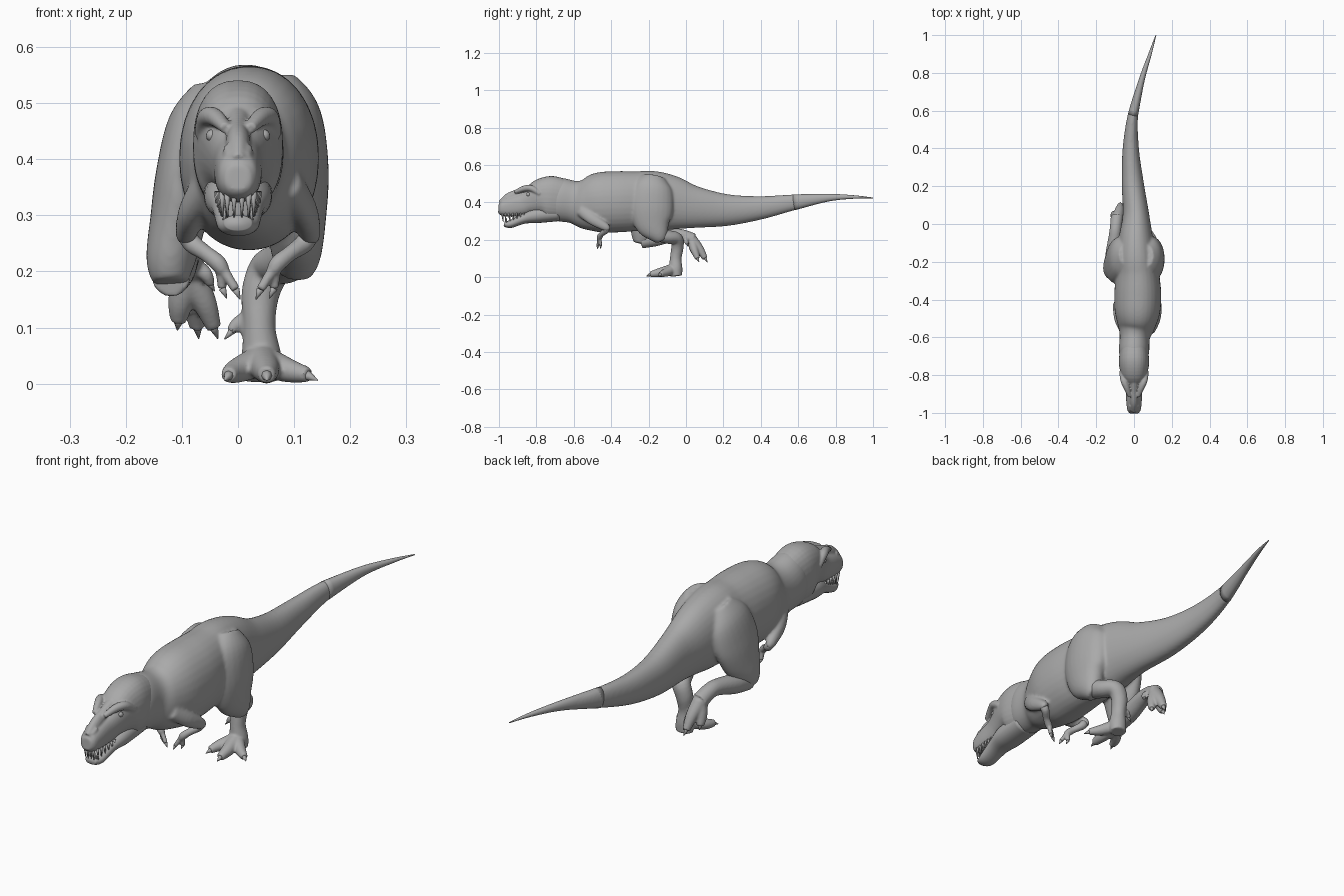
import bpy, bmesh, math
from mathutils import Vector

if "Cube" in bpy.data.objects:
    bpy.data.objects.remove(bpy.data.objects["Cube"])

hide = bpy.data.materials.new("grey hide")
hide.use_nodes = True
grey = (.4, .4, .4, 1)
hide.diffuse_color = grey
hide.node_tree.nodes["Principled BSDF"].inputs["Base Color"].default_value = grey


def spline(rows, steps):
    """Smooth curve through rows of numbers."""
    rows = [Vector(r) for r in rows]
    out = []
    for i in range(len(rows) - 1):
        p, q = rows[i], rows[i + 1]
        before = rows[i - 1] if i else p
        after = rows[i + 2] if i + 2 < len(rows) else q
        for k in range(steps):
            t = k / steps
            m, n = (q - before) / 2, (after - p) / 2
            out.append(p + m * t + (3 * (q - p) - 2 * m - n) * t**2
                       + (2 * (p - q) + m + n) * t**3)
    return out + [rows[-1]]


def power(v, e):
    return math.copysign(abs(v)**e, v)


def tube(bm, rows, sides=16, steps=5, e=1.0):
    """Closed loft along x, y, z with side radius and optional depth radius."""
    pts = spline([r if len(r) == 5 else (*r, r[3]) for r in rows], steps)
    centres = [Vector(p[:3]) for p in pts]
    rings = []
    for i, p in enumerate(pts):
        t = (centres[min(i + 1, len(pts) - 1)] - centres[max(i - 1, 0)]).normalized()
        side = Vector((1, 0, 0))
        side = (side - t * side.dot(t)).normalized()
        up = side.cross(t)
        ring = []
        for k in range(sides):
            a = math.tau * k / sides
            ring.append(bm.verts.new(centres[i] + side * max(p[3], .0008) * power(math.cos(a), e)
                                     + up * max(p[4], .0008) * power(math.sin(a), e)))
        rings.append(ring)
    for r, s in zip(rings, rings[1:]):
        for k in range(sides):
            j = (k + 1) % sides
            bm.faces.new((r[k], r[j], s[j], s[k]))
    bm.faces.new(rings[0])
    bm.faces.new(rings[-1])


def spike(bm, base, tip, r):
    tube(bm, [(*base, r), (*tip, .001)], sides=8, steps=2)


def finish(name, bm, voxel=0, smooth=4):
    """Turn the mesh into an object, optionally fusing its lofts together."""
    bmesh.ops.recalc_face_normals(bm, faces=bm.faces)
    for f in bm.faces:
        f.smooth = True
    mesh = bpy.data.meshes.new(name)
    bm.to_mesh(mesh)
    bm.free()
    mesh.materials.append(hide)
    ob = bpy.data.objects.new(name, mesh)
    bpy.context.collection.objects.link(ob)
    if voxel:
        fuse = ob.modifiers.new("fuse", "REMESH")
        fuse.mode = "VOXEL"
        fuse.voxel_size = voxel
        fuse.use_smooth_shade = True
        soften = ob.modifiers.new("soften", "SMOOTH")
        soften.factor = .5
        soften.iterations = smooth


def section(y, cx, half, top, bottom):
    return (cx, y, (top + bottom) / 2, half, (top - bottom) / 2)


def mirrored(s, x, *rest):
    """Place an arm point on either side of the chest."""
    return (.018 + s * x, *rest)


# Neck, torso and tail base, fused with both thighs and the upper arms
trunk = [section(*r) for r in (
    (-.74, 0, .06, .525, .33), (-.68, 0, .08, .532, .3), (-.6, .004, .08, .516, .288),
    (-.54, .012, .1, .533, .256), (-.46, .018, .121, .561, .238), (-.36, .02, .124, .567, .24),
    (-.26, .018, .114, .566, .247), (-.18, .012, .107, .568, .25), (-.08, .01, .092, .544, .25),
    (.05, .01, .07, .486, .262), (.22, -.007, .058, .444, .274), (.4, -.017, .043, .434, .309),
    (.58, -.005, .027, .443, .359), (.76, .04, .016, .446, .405), (.9, .085, .009, .438, .42),
    (1, .116, .002, .426, .422))]
bm = bmesh.new()
tube(bm, trunk[:14], sides=32, e=.95)
tube(bm, [(.062, -.17, .535, .042, .06), (.082, -.18, .475, .066, .108), (.097, -.185, .38, .065, .118),
          (.103, -.175, .29, .054, .1), (.104, -.145, .225, .043, .055), (.1, -.13, .197, .03, .03)],
     sides=24)
tube(bm, [(-.04, -.16, .515, .042, .06), (-.068, -.175, .455, .058, .108), (-.092, -.195, .37, .055, .12),
          (-.107, -.212, .29, .05, .1), (-.12, -.235, .22, .044, .062), (-.12, -.245, .18, .032, .036)],
     sides=24)
for s in (-1, 1):
    tube(bm, [mirrored(s, .07, -.56, .36, .025, .035), mirrored(s, .1, -.5, .31, .023, .032),
              mirrored(s, .11, -.43, .268, .02, .023), mirrored(s, .106, -.42, .255, .016)])
finish("body", bm, .0055, 14)

# Slender end of the tail
bm = bmesh.new()
tube(bm, trunk[12:], sides=24, e=.95)
finish("tail_tip", bm)

# Skull, narrow nose bridge and heavy brows
bm = bmesh.new()
tube(bm, [section(*r) for r in (
    (-1.003, 0, .022, .39, .345), (-.985, 0, .035, .407, .328), (-.94, 0, .041, .428, .322),
    (-.88, 0, .045, .447, .328), (-.84, 0, .054, .469, .335), (-.78, 0, .073, .524, .322),
    (-.72, 0, .08, .541, .305), (-.62, 0, .067, .513, .305))], sides=32, e=.85)
tube(bm, [(0, -.985, .388, .018, .026), (0, -.94, .422, .022, .032), (0, -.88, .446, .021, .03),
          (0, -.82, .466, .03, .032), (0, -.76, .49, .04, .03)])
for s in (-1, 1):
    tube(bm, [(s * .022, -.915, .455, .01), (s * .04, -.865, .474, .016),
              (s * .056, -.825, .474, .017), (s * .064, -.78, .445, .014)])
    tube(bm, [(s * .014, -.985, .403, .009), (s * .018, -.96, .42, .009)])
finish("head", bm, .004, 5)

# Lower jaw
bm = bmesh.new()
tube(bm, [(0, -.68, .345, .06, .045), (0, -.8, .331, .06, .042), (0, -.87, .313, .046, .028),
          (0, -.94, .284, .037, .021), (0, -.972, .287, .024, .014)], sides=24, e=.9)
finish("lower_jaw", bm)

# Eyes under the brows
for s, word in ((1, "left"), (-1, "right")):
    bm = bmesh.new()
    bmesh.ops.create_uvsphere(bm, u_segments=16, v_segments=10, radius=.011)
    bmesh.ops.translate(bm, verts=bm.verts, vec=(s * .046, -.842, .442))
    finish(word + "_eye", bm)

# Upper and lower teeth
upper, lower = bmesh.new(), bmesh.new()
for s in (-1, 1):
    for x in (.007, .019):
        spike(upper, (s * x, -.982, .34), (s * x, -.978, .296), .006)
        spike(lower, (s * x, -.962, .285), (s * x, -.968, .318), .004)
    for i in range(6):
        y = -.968 + i * .02
        x = .028 + .009 * min(i / 4, 1)
        spike(upper, (s * x, y, .342), (s * x, y + .006, .297 + i * .003), .006)
        spike(lower, (s * x * .85, y + .01, .288 + i * .003),
              (s * x * .85, y + .008, .318 + i * .003), .004)
finish("upper_teeth", upper)
finish("lower_teeth", lower)


def lower_leg(name, shin, foot, toes, drop):
    """Fused shin, foot and toes, with separate claws."""
    bm, claws = bmesh.new(), bmesh.new()
    tube(bm, shin, sides=20)
    for knuckle, tip, size in toes:
        a, b, c = Vector(foot), Vector(knuckle), Vector(tip)
        end = b.lerp(c, .7)
        tube(bm, [(*a, size * 1.3), (*b, size), (*end, size * .62)])
        spike(claws, b.lerp(c, .55), c + Vector((0, 0, drop)), size * .55)
    finish(name + "_lower_leg", bm, .0045)
    finish(name + "_claws", claws)


# Planted leg
lower_leg("left",
          [(.104, -.16, .235, .034, .04), (.085, -.1, .216, .042, .037), (.058, -.05, .205, .038, .034),
           (.04, -.046, .16, .034, .033), (.038, -.055, .1, .029, .031), (.042, -.055, .045, .036, .036),
           (.043, -.05, .006, .034, .03)],
          (.042, -.07, .042),
          [((-.002, -.12, .023), (-.024, -.178, .012), .022), ((.05, -.145, .024), (.052, -.212, .012), .024),
           ((.088, -.11, .024), (.142, -.15, .012), .022), ((.01, -.045, .11), (-.024, -.05, .085), .014)],
          -.006)

# Raised leg
lower_leg("right",
          [(-.12, -.24, .19, .034, .036), (-.113, -.16, .205, .038, .039), (-.102, -.07, .224, .033, .033),
           (-.097, -.02, .225, .031, .031), (-.09, .04, .202, .033, .033)],
          (-.088, .032, .198),
          [((-.102, .045, .145), (-.108, .065, .095), .023), ((-.078, .072, .15), (-.07, .115, .08), .024),
           ((-.06, .045, .145), (-.036, .07, .08), .022), ((-.062, 0, .2), (-.042, .01, .165), .014)], 0)

# Small forearms with two clawed fingers
for s, word in ((1, "left"), (-1, "right")):
    bm, claws = bmesh.new(), bmesh.new()
    tube(bm, [mirrored(s, .11, -.43, .268, .017), mirrored(s, .1, -.427, .25, .017),
              mirrored(s, .075, -.45, .232, .014), mirrored(s, .054, -.462, .215, .015),
              mirrored(s, .044, -.464, .2, .012)])
    for x, y, z in ((.022, -.472, .168), (.046, -.456, .17)):
        wrist, tip = Vector(mirrored(s, .05, -.462, .212)), Vector(mirrored(s, x, y, z))
        tube(bm, [(*wrist, .011), (*wrist.lerp(tip, .5), .009), (*tip, .008)])
        spike(claws, tip, tip + Vector((-s * .008, 0, -.018)), .007)
    finish(word + "_forearm", bm, .0035, 2)
    finish(word + "_hand_claws", claws)
